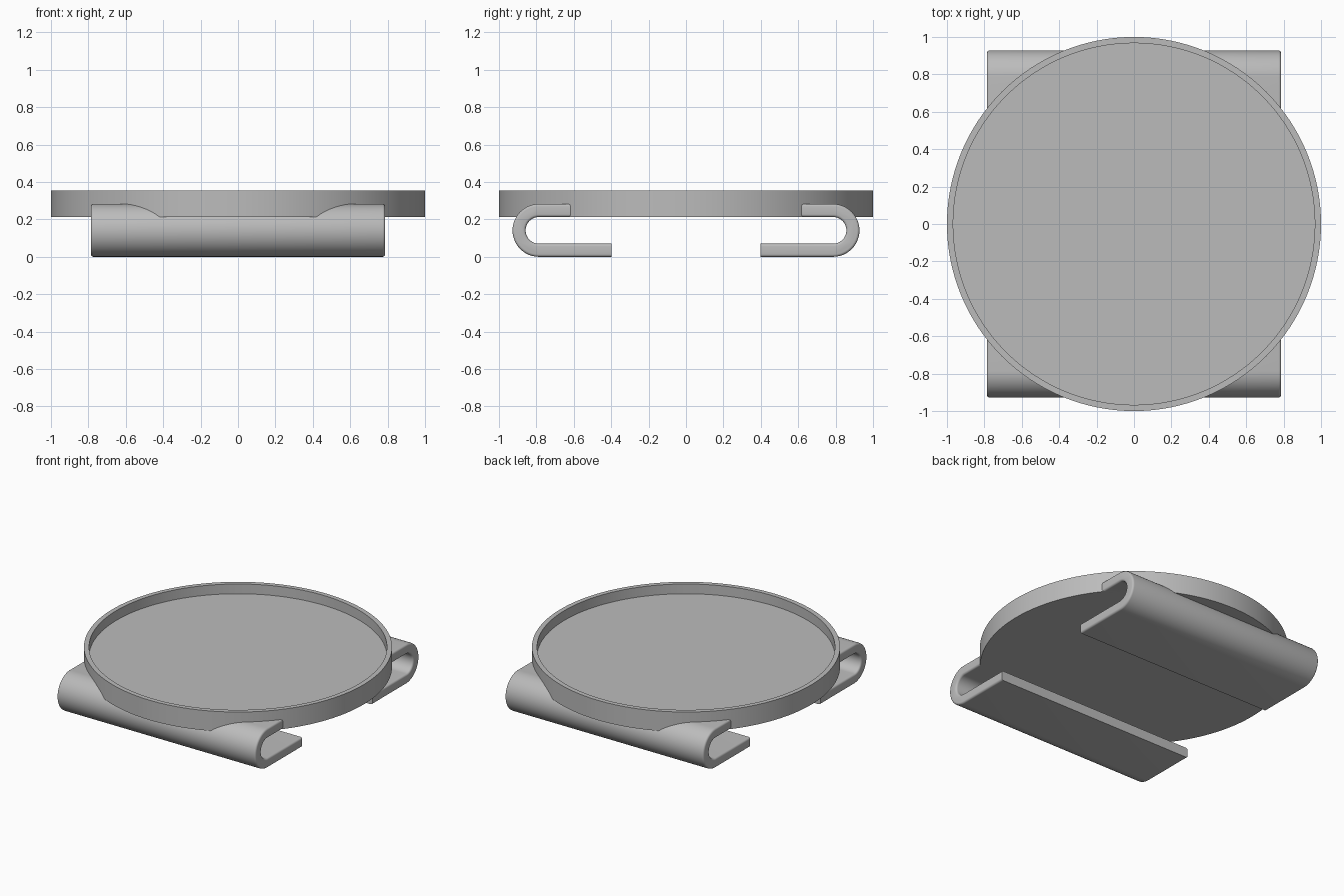
import bpy, bmesh, math

cube = bpy.data.objects.get("Cube")
if cube:
    bpy.data.objects.remove(cube)

grey = bpy.data.materials.new("plain grey")
grey.use_nodes = True
color = (0.5, 0.5, 0.5, 1)
grey.diffuse_color = color
grey.node_tree.nodes["Principled BSDF"].inputs["Base Color"].default_value = color


def finish(name, bm):
    bmesh.ops.recalc_face_normals(bm, faces=bm.faces)
    mesh = bpy.data.meshes.new(name)
    bm.to_mesh(mesh)
    bm.free()
    mesh.materials.append(grey)
    obj = bpy.data.objects.new(name, mesh)
    bpy.context.collection.objects.link(obj)
    bpy.ops.object.select_all(action="DESELECT")
    obj.select_set(True)
    bpy.context.view_layer.objects.active = obj
    bpy.ops.object.shade_smooth_by_angle(angle=math.radians(35))


# Round tray: a disc whose top is inset to the rim and sunk to the floor
TRAY_BOTTOM, TRAY_TOP, FLOOR, RIM = 0.213, 0.355, 0.285, 0.033
bm = bmesh.new()
bmesh.ops.create_cone(bm, cap_ends=True, segments=128, radius1=1, radius2=1,
                      depth=TRAY_TOP - TRAY_BOTTOM)
bmesh.ops.translate(bm, verts=bm.verts, vec=(0, 0, (TRAY_TOP + TRAY_BOTTOM) / 2))
top = max(bm.faces, key=lambda f: f.calc_center_median().z)
bmesh.ops.inset_region(bm, faces=[top], thickness=RIM)
floor = bmesh.ops.extrude_face_region(bm, geom=[top])["geom"]
bmesh.ops.delete(bm, geom=[top], context="FACES")
bmesh.ops.translate(bm, verts=[v for v in floor if isinstance(v, bmesh.types.BMVert)],
                    vec=(0, 0, FLOOR - TRAY_TOP))
finish("tray", bm)

# Hooked clips: a J-shaped strip profile swept across the width
HALF_WIDTH, OUTER, THICK, BEND_Y = 0.787, 0.1415, 0.07, 0.786
LOWER_END, UPPER_END = 0.397, 0.6
STEPS = 24


def bend(radius):
    angles = [math.pi * (i / STEPS - 0.5) for i in range(STEPS + 1)]
    return [(BEND_Y + radius * math.cos(a), OUTER + radius * math.sin(a)) for a in angles]


def clip(name, side):
    outline = [(LOWER_END, 0)] + bend(OUTER) + [(UPPER_END, 2 * OUTER)]
    outline += [(UPPER_END, 2 * OUTER - THICK)] + bend(OUTER - THICK)[::-1]
    outline += [(LOWER_END, THICK)]
    bm = bmesh.new()
    cap = bm.faces.new([bm.verts.new((-HALF_WIDTH, side * y, z)) for y, z in outline])
    new = bmesh.ops.extrude_face_region(bm, geom=[cap])["geom"]
    bmesh.ops.translate(bm, verts=[v for v in new if isinstance(v, bmesh.types.BMVert)],
                        vec=(2 * HALF_WIDTH, 0, 0))
    bmesh.ops.recalc_face_normals(bm, faces=bm.faces)
    # Round the long edges of both ends, keeping the tips square
    ends = [e for e in bm.edges
            if abs(e.verts[0].co.x - e.verts[1].co.x) < 0.01
            and abs(e.verts[0].co.y - e.verts[1].co.y) > 0.0001]
    bmesh.ops.bevel(bm, geom=ends, offset=0.014, segments=4, profile=0.5,
                    affect="EDGES", clamp_overlap=True)
    finish(name, bm)


clip("front_clip", -1)
clip("back_clip", 1)
